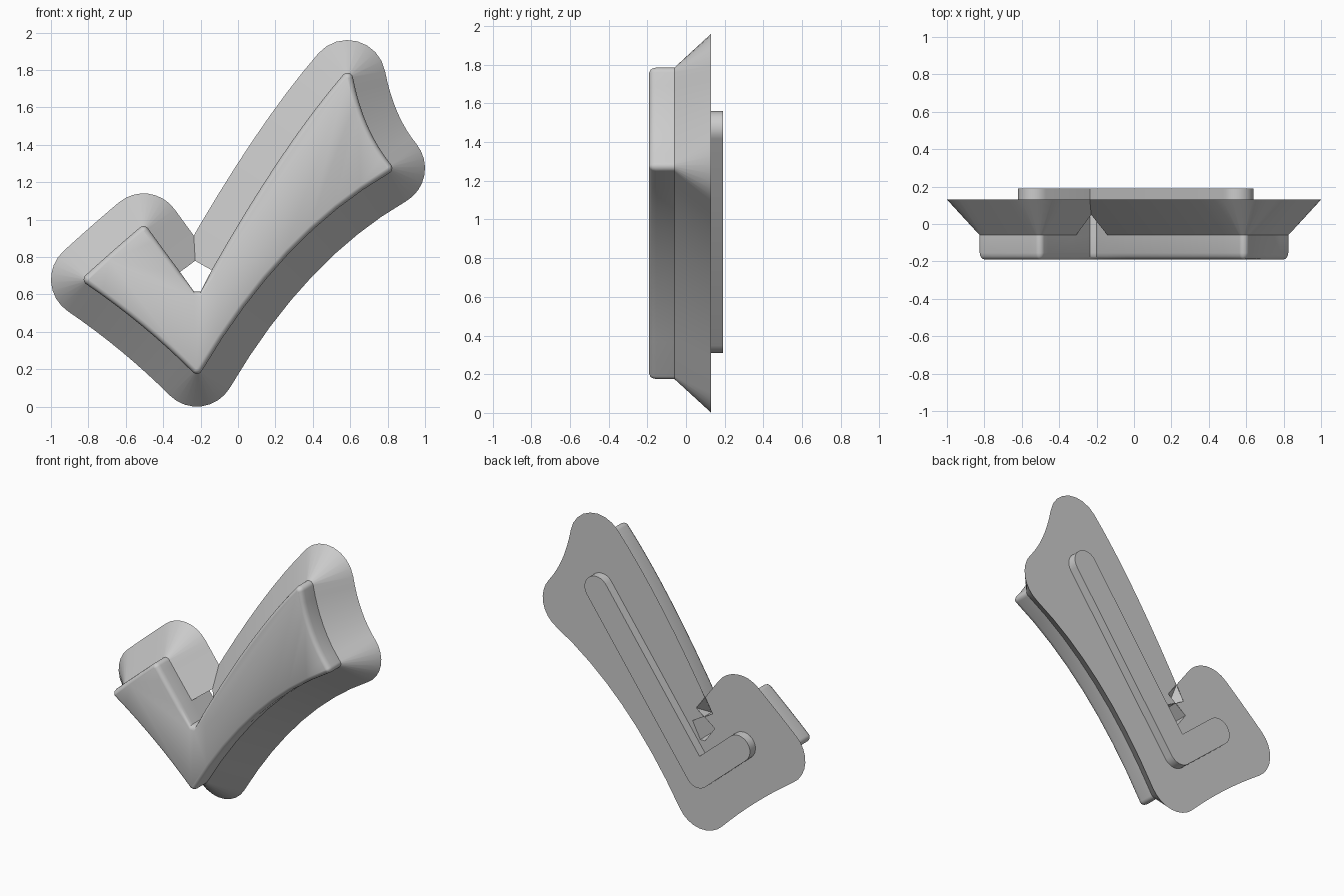
import bpy, bmesh, math
from mathutils import Vector as V
from mathutils.geometry import intersect_line_line

cube = bpy.data.objects.get("Cube")
if cube:
    bpy.data.objects.remove(cube, do_unlink=True)

grey = bpy.data.materials.new("plain grey")
grey.use_nodes = True
grey.diffuse_color = (0.6, 0.6, 0.6, 1)
grey.node_tree.nodes["Principled BSDF"].inputs["Base Color"].default_value = (0.6, 0.6, 0.6, 1)

ROUND, FLARE = 0.03, 0.175
Y_FRONT, Y_STEP, Y_BACK, Y_RIB = -0.19, -0.06, 0.13, 0.19


def to3(p, y):
    return V((p.x, y, p.y))


def fan(n0, n1, steps=8):
    """Unit directions turning clockwise from n0 to n1."""
    a0, a1 = math.atan2(n0.y, n0.x), math.atan2(n1.y, n1.x)
    turn = (a0 - a1) % (2 * math.pi)
    return [V((math.cos(a0 - turn * i / steps), math.sin(a0 - turn * i / steps)))
            for i in range(steps + 1)]


def curve(a, mid, b, steps=8):
    """Bowed edge through mid, as (point, outward direction) pairs."""
    a, mid, b = V(a), V(mid), V(b)
    c = 2 * mid - (a + b) / 2
    out = []
    for i in range(steps + 1):
        t = i / steps
        p = a * (1 - t) ** 2 + c * 2 * t * (1 - t) + b * t * t
        d = ((c - a) * (1 - t) + (b - c) * t).normalized()
        out.append((p, V((-d.y, d.x))))
    return out


def loft(bm, rings, caps=(False, False)):
    loops = [[bm.verts.new(p) for p in r] for r in rings]
    for a, b in zip(loops, loops[1:]):
        for i in range(len(a)):
            j = (i + 1) % len(a)
            bm.faces.new((a[i], a[j], b[j], b[i]))
    for use, loop in zip(caps, (loops[0], loops[-1])):
        if use:
            bm.faces.new(loop)


def finish(bm, name):
    bmesh.ops.remove_doubles(bm, verts=bm.verts, dist=0.0001)
    bmesh.ops.recalc_face_normals(bm, faces=bm.faces)
    me = bpy.data.meshes.new(name)
    bm.to_mesh(me)
    bm.free()
    me.materials.append(grey)
    ob = bpy.data.objects.new(name, me)
    bpy.context.collection.objects.link(ob)
    bpy.ops.object.select_all(action="DESELECT")
    ob.select_set(True)
    bpy.context.view_layer.objects.active = ob
    bpy.ops.object.shade_smooth_by_angle(angle=math.radians(35))
    return ob


# Tick outline: six bowed edges, clockwise from the inner notch
top, right, bottom, left, lobe = (0.585, 1.755), (0.795, 1.275), (-0.22, 0.205), (-0.795, 0.68), (-0.505, 0.935)
edges = [curve((-0.115, 0.715), (0.25, 1.31), top),
         curve(top, (0.665, 1.49), right),
         curve(right, (0.25, 0.84), bottom),
         curve(bottom, (-0.495, 0.455), left),
         curve(left, (-0.65, 0.81), lobe),
         curve(lobe, (-0.42, 0.8185), (-0.334, 0.702))]
path = []
for e, nxt in zip(edges, edges[1:] + [None]):
    path += e
    if nxt:
        path += [(e[-1][0], n) for n in fan(e[-1][1], nxt[0][1])[1:-1]]
notch = [(V((x, 0.585)), V((0, 1))) for x in (-0.235, -0.2)]


def offset(items, k):
    return [p + n * k for p, n in items]


# Raised front body with a rounded front edge
body = bmesh.new()
levels = [(Y_STEP, ROUND), (Y_FRONT + 0.035, ROUND), (Y_FRONT + 0.018, ROUND - 0.004),
          (Y_FRONT + 0.006, ROUND - 0.012), (Y_FRONT, ROUND - 0.026)]
loft(body, [[to3(p, y) for p in offset(path + notch, k)] for y, k in levels], (False, True))
finish(body, "raised_body")

# Flared skirt; the notch walls run straight back
skirt = bmesh.new()
inner = offset(path, ROUND)
outer = offset(path, ROUND + FLARE)
floor = offset(notch, ROUND)
near = [inner[0]] + inner + [inner[-1]] + floor
far = [inner[0]] + outer + [inner[-1]] + floor
loops = [[skirt.verts.new(to3(p, y)) for p in ring] for ring, y in ((near, Y_STEP), (far, Y_BACK))]
for i in range(len(near)):
    j = (i + 1) % len(near)
    quad = [loops[0][i], loops[0][j], loops[1][j], loops[1][i]]
    if (near[i] - near[j]).length < 0.0001:
        quad.pop(1)
    if (far[i] - far[j]).length > 0.0001 or len(quad) == 3:
        skirt.faces.new(quad)
finish(skirt, "flared_skirt")


# Back plate, with the two small openings where the skirt crosses itself
def cross(a, b, c, d):
    hit = intersect_line_line(*[p.to_3d() for p in (a, b, c, d)])[0]
    return hit.to_2d()


x1 = cross(outer[0], outer[1], outer[-1], outer[-4])
x2 = cross(inner[0], outer[0], inner[-1], outer[-1])
nudge = V((0.002, 0))
rim = [p for p in outer[1:-1] if not (-0.32 < p.x < -0.1 and 0.6 < p.y < x1.y + 0.005)]
outline = rim + [x1 - nudge, outer[0], x2 - nudge, inner[-1]] + floor + \
    [inner[0], x2 + nudge, outer[-1], x1 + nudge]
plate = bmesh.new()
face = plate.faces.new([plate.verts.new(to3(p, Y_BACK)) for p in outline])
face.normal_update()
if face.normal.y < 0:
    face.normal_flip()
bmesh.ops.triangulate(plate, faces=[face])
finish(plate, "back_plate")

# Bent rib with round ends on the back
R = 0.09
end_a, elbow, end_b = V((0.55, 1.47)), V((-0.22, 0.4)), V((-0.53, 0.665))
da, db = (end_a - elbow).normalized(), (end_b - elbow).normalized()
na, nb = V((da.y, -da.x)), V((-db.y, db.x))
inside = elbow + (da + db) * R / abs(da.x * db.y - da.y * db.x)
shape = [end_a + n * R for n in fan(-na, na, 12)]
shape += [elbow + n * R for n in fan(na, nb)]
shape += [end_b + n * R for n in fan(nb, -nb, 12)]
shape.append(inside)
rib = bmesh.new()
loft(rib, [[to3(p, y) for p in shape] for y in (Y_BACK, Y_RIB)], (False, True))
finish(rib, "back_rib")
